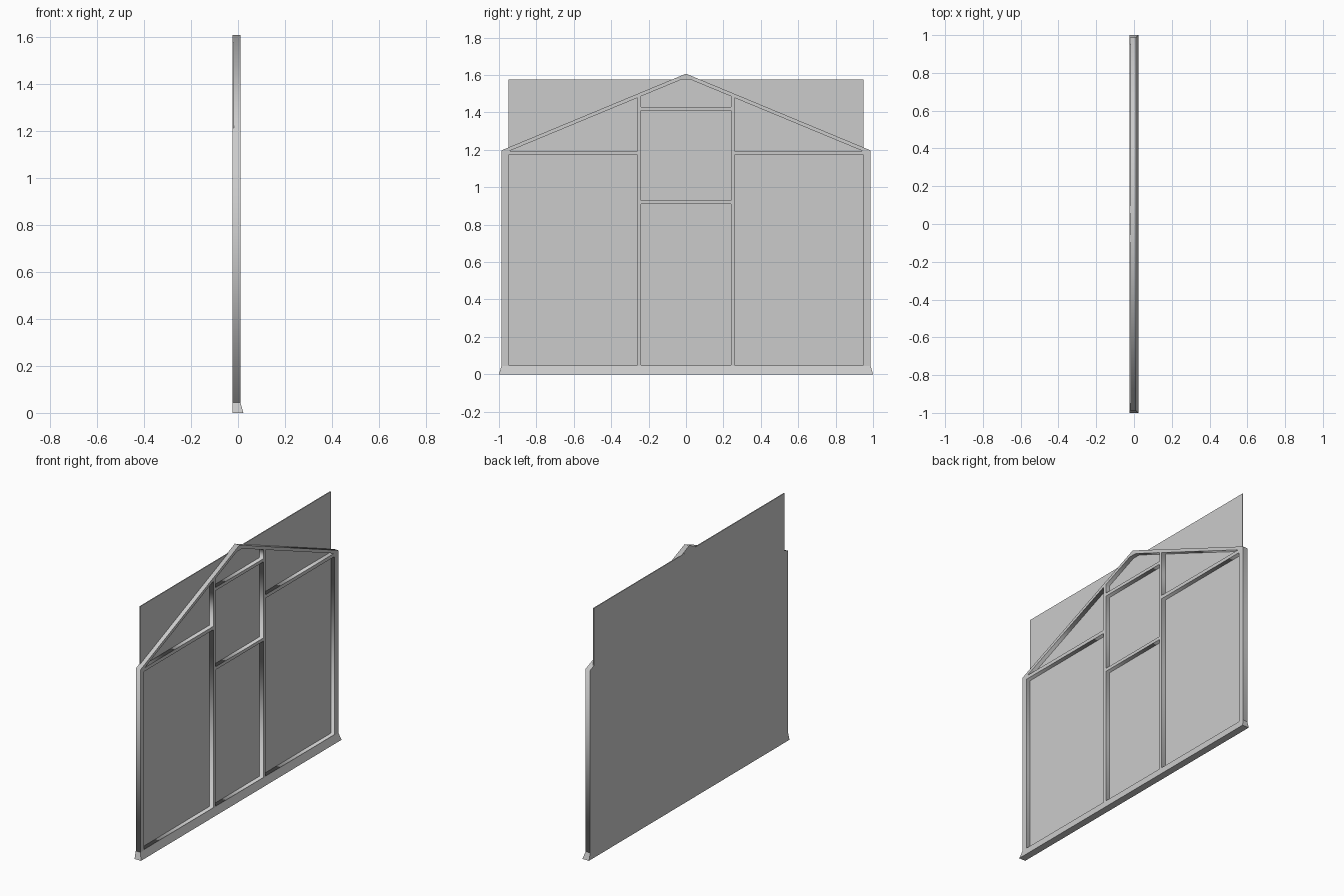
import bpy, bmesh
from math import pi

if "Cube" in bpy.data.objects:
    bpy.data.objects.remove(bpy.data.objects["Cube"])

HALF_W, EAVE, APEX = 0.987, 1.197, 1.607
SLOPE = (APEX - EAVE) / HALF_W
BACK, FRONT = -0.0225, 0.01


def under(y, drop=0.021):
    """Height of the rafter underside at distance y from the ridge."""
    return APEX - drop - SLOPE * abs(y)


def rect(y0, y1, z0, z1):
    return [(y0, z0), (y1, z0), (y1, z1), (y0, z1)]


def mesh_object(name, bm):
    bmesh.ops.recalc_face_normals(bm, faces=bm.faces)
    me = bpy.data.meshes.new(name)
    bm.to_mesh(me)
    bm.free()
    ob = bpy.data.objects.new(name, me)
    bpy.context.collection.objects.link(ob)
    return ob


def tapered_box(name, bottom, top):
    """Box between two (x0, x1, half_y, z) rectangles."""
    bm = bmesh.new()
    rings = [[bm.verts.new(p) for p in ((x0, -h, z), (x1, -h, z), (x1, h, z), (x0, h, z))]
             for x0, x1, h, z in (bottom, top)]
    for ring in rings:
        bm.faces.new(ring)
    for i in range(4):
        j = (i + 1) % 4
        bm.faces.new((rings[0][i], rings[0][j], rings[1][j], rings[1][i]))
    return mesh_object(name, bm)


# gable frame: house outline with window openings, extruded
SKIRT = 0.045
loops = [[(-HALF_W, SKIRT), (HALF_W, SKIRT), (HALF_W, EAVE), (0, APEX), (-HALF_W, EAVE)]]
loops += [rect(-0.24, 0.24, 0.05, 0.91), rect(-0.24, 0.24, 0.93, 1.41)]
flat = (APEX - 0.021 - 1.575) / SLOPE
loops.append([(-0.24, 1.43), (0.24, 1.43), (0.24, under(0.24)),
              (flat, 1.575), (-flat, 1.575), (-0.24, under(0.24))])
for s in (-1, 1):
    loops.append(rect(s * 0.26, s * 0.95, 0.05, 1.172))
    tip = (APEX - 0.021 - 1.194) / SLOPE
    loops.append([(s * 0.26, 1.194), (s * tip, 1.194), (s * 0.26, under(0.26))])

curve = bpy.data.curves.new("gable_frame", "CURVE")
curve.dimensions = "2D"
curve.fill_mode = "BOTH"
curve.extrude = (FRONT - BACK) / 2
for pts in loops:
    sp = curve.splines.new("POLY")
    sp.points.add(len(pts) - 1)
    for p, (y, z) in zip(sp.points, pts):
        p.co = (y, z, 0, 1)
    sp.use_cyclic_u = True
frame = bpy.data.objects.new("gable_frame", curve)
bpy.context.collection.objects.link(frame)
frame.location.x = (FRONT + BACK) / 2
frame.rotation_euler = (pi / 2, 0, pi / 2)
bpy.context.view_layer.objects.active = frame
frame.select_set(True)
bpy.ops.object.convert(target="MESH")
bpy.ops.object.transform_apply(location=True, rotation=True, scale=True)

# flared base skirt
tapered_box("base_skirt", (BACK, 0.023, 1.0, 0), (BACK, FRONT, HALF_W, SKIRT))

# thin backing panel
tapered_box("back_panel", (-0.023, -0.017, 0.95, 0.03), (-0.023, -0.017, 0.95, 1.575))
